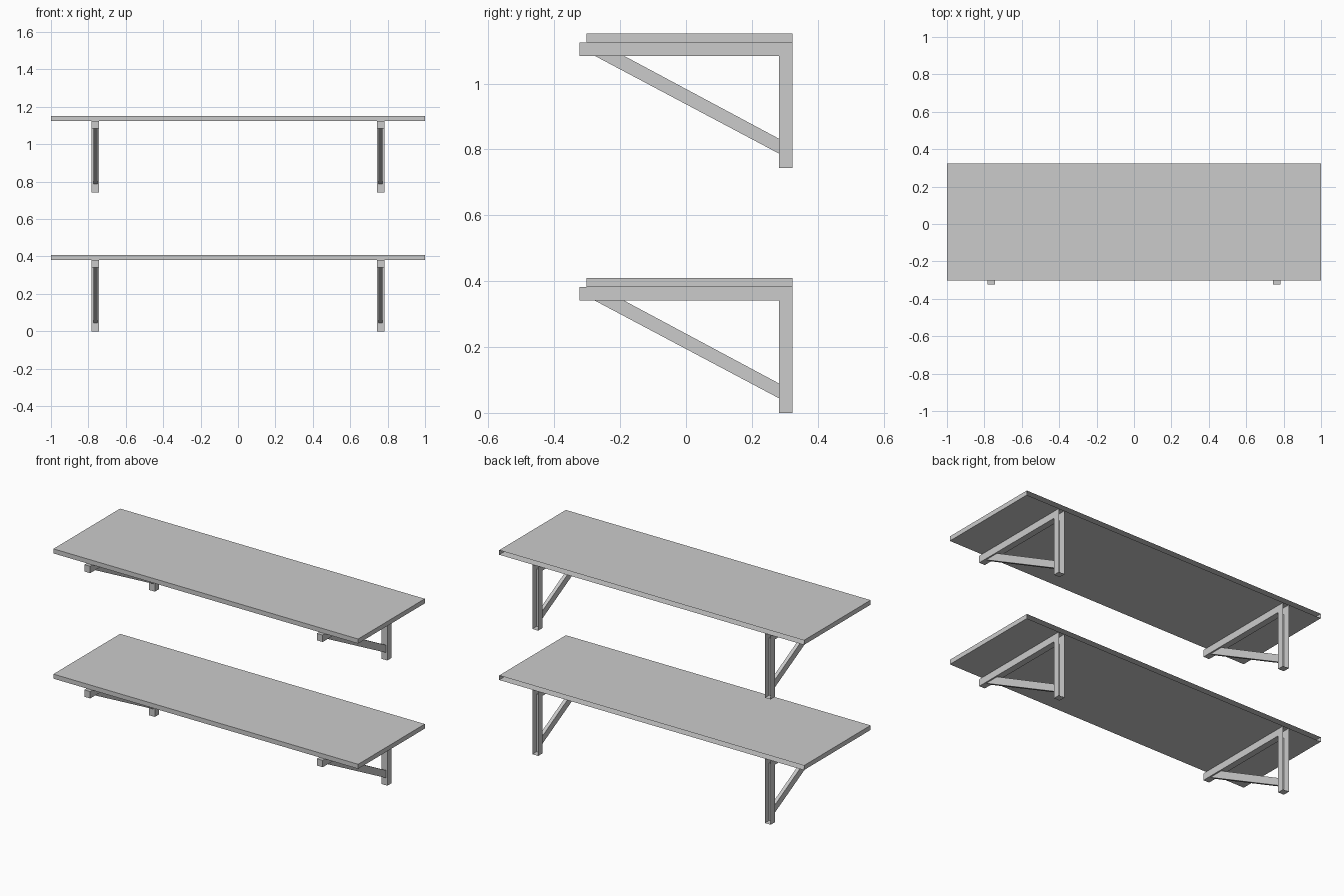
import bpy
import bmesh

cube = bpy.data.objects.get("Cube")
if cube:
    bpy.data.objects.remove(cube, do_unlink=True)

# One plain grey for everything
grey = bpy.data.materials.new("light grey")
grey.use_nodes = True
colour = (0.6, 0.6, 0.6, 1)
grey.diffuse_color = colour
grey.node_tree.nodes["Principled BSDF"].inputs["Base Color"].default_value = colour

BACK = 0.323    # wall plane
TIER = 0.743    # height between the two shelves


def extrude_profile(name, profile, width, x, z, open_edges):
    """Extrude a (y, z) side profile along x, leaving the listed edges open."""
    bm = bmesh.new()
    sides = [[bm.verts.new((x + s * width / 2, py, pz + z)) for py, pz in profile]
             for s in (-1, 1)]
    for ring in sides:
        bm.faces.new(ring)
    n = len(profile)
    for i in range(n):
        if i not in open_edges:
            j = (i + 1) % n
            bm.faces.new((sides[0][i], sides[0][j], sides[1][j], sides[1][i]))
    # Orient outward: temporarily unclosed shells are still consistent
    bmesh.ops.recalc_face_normals(bm, faces=bm.faces)
    bm.faces.ensure_lookup_table()
    if bm.faces[0].normal.x > 0:
        bmesh.ops.reverse_faces(bm, faces=bm.faces)
    mesh = bpy.data.meshes.new(name)
    bm.to_mesh(mesh)
    bm.free()
    mesh.materials.append(grey)
    obj = bpy.data.objects.new(name, mesh)
    bpy.context.collection.objects.link(obj)
    return obj


# Side profiles; shelf and bracket are open against the wall
board = [(-0.302, 0.382), (BACK, 0.382), (BACK, 0.409), (-0.302, 0.409)]
bracket = [(-0.323, 0.341), (0.283, 0.341), (0.283, 0), (BACK, 0),
           (BACK, 0.382), (-0.323, 0.382)]
brace = [(-0.277, 0.341), (0.283, 0.044), (0.283, 0.089), (-0.188, 0.341)]

for level, z in (("lower", 0), ("upper", TIER)):
    extrude_profile(f"{level}_shelf", board, 2, 0, z, {1})
    for side, x in (("left", 0.763), ("right", -0.763)):
        extrude_profile(f"{level}_{side}_bracket", bracket, 0.038, x, z, {3})
        extrude_profile(f"{level}_{side}_brace", brace, 0.021, x, z, {1, 3})
